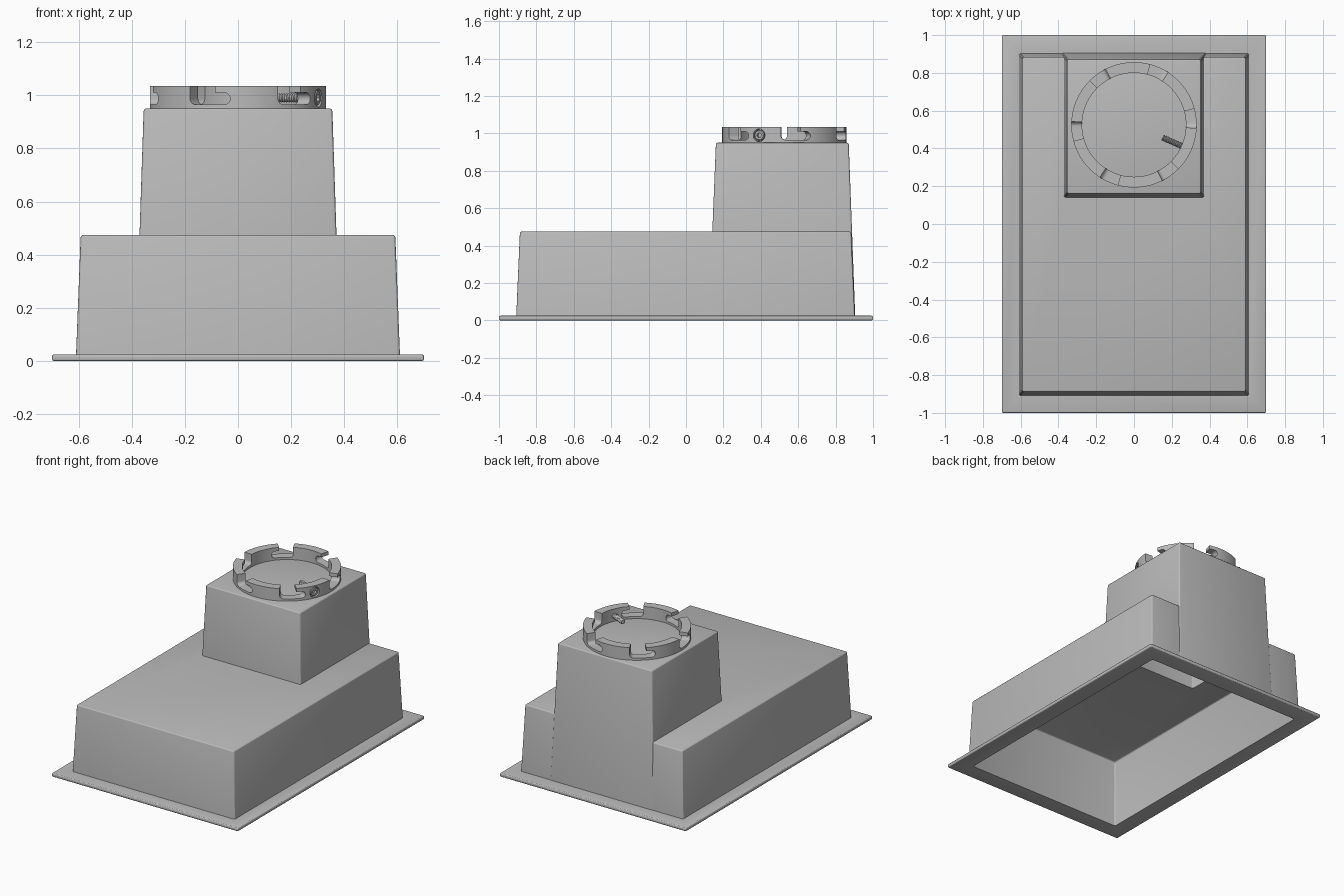
import bpy, bmesh, math
from mathutils import Matrix, Vector

if "Cube" in bpy.data.objects:
    bpy.data.objects.remove(bpy.data.objects["Cube"], do_unlink=True)

grey = bpy.data.materials.new("plain grey")
grey.use_nodes = True
grey.diffuse_color = (0.5, 0.5, 0.5, 1)
grey.node_tree.nodes["Principled BSDF"].inputs["Base Color"].default_value = (0.5, 0.5, 0.5, 1)


def make(name, bm):
    bmesh.ops.recalc_face_normals(bm, faces=bm.faces)
    mesh = bpy.data.meshes.new(name)
    bm.to_mesh(mesh)
    bm.free()
    mesh.materials.append(grey)
    obj = bpy.data.objects.new(name, mesh)
    bpy.context.collection.objects.link(obj)
    return obj


def activate(obj):
    bpy.ops.object.select_all(action='DESELECT')
    obj.select_set(True)
    bpy.context.view_layer.objects.active = obj


def combine(obj, other, operation):
    activate(obj)
    mod = obj.modifiers.new("combine", 'BOOLEAN')
    mod.operation, mod.object, mod.solver = operation, other, 'EXACT'
    bpy.ops.object.modifier_apply(modifier=mod.name)
    bpy.data.objects.remove(other, do_unlink=True)


def smooth(obj, degrees):
    activate(obj)
    bpy.ops.object.shade_smooth_by_angle(angle=math.radians(degrees))


def tapered_box(name, low, high, round_base=False, radius=0.01):
    """Each end is (half width, front y, back y, z)."""
    bm = bmesh.new()
    rings = [[bm.verts.new(p) for p in
              ((-w, f, z), (w, f, z), (w, b, z), (-w, b, z))]
             for w, f, b, z in (low, high)]
    for ring in rings:
        bm.faces.new(ring)
    for i in range(4):
        j = (i + 1) % 4
        bm.faces.new((rings[0][i], rings[0][j], rings[1][j], rings[1][i]))
    edges = [e for e in bm.edges
             if round_base or not all(v in rings[0] for v in e.verts)]
    bmesh.ops.bevel(bm, geom=edges, offset=radius, segments=3, profile=0.5, affect='EDGES')
    return make(name, bm)


def lathe(name, profile, steps):
    """Spin a closed (radius, z) profile around z."""
    bm = bmesh.new()
    loops = []
    for k in range(steps):
        a = math.tau * k / steps
        loops.append([bm.verts.new((r * math.cos(a), r * math.sin(a), z)) for r, z in profile])
    n = len(profile)
    for k in range(steps):
        here, there = loops[k], loops[(k + 1) % steps]
        for i in range(n):
            j = (i + 1) % n
            bm.faces.new((here[i], there[i], there[j], here[j]))
    bmesh.ops.remove_doubles(bm, verts=bm.verts, dist=1e-5)
    return make(name, bm)


def prism(name, sides, radius, start, end):
    bm = bmesh.new()
    bmesh.ops.create_cone(bm, cap_ends=True, segments=sides, radius1=radius, radius2=radius,
                          depth=end - start,
                          matrix=Matrix.Translation((0, 0, (start + end) / 2)))
    return make(name, bm)


# Hollow stepped housing with a flat rim
housing = tapered_box("housing", (0.7, -1, 1, 0), (0.7, -1, 1, 0.025), True, 0.008)
combine(housing, tapered_box("lower_box", (0.61, -0.908, 0.903, 0.012),
                             (0.592, -0.888, 0.883, 0.475)), 'UNION')
combine(housing, tapered_box("upper_box", (0.386, 0.122, 0.905, 0.014),
                             (0.355, 0.16, 0.87, 0.95)), 'UNION')
combine(housing, tapered_box("lower_cavity", (0.586, -0.884, 0.88, -0.01),
                             (0.568, -0.864, 0.86, 0.45)), 'DIFFERENCE')
combine(housing, tapered_box("upper_cavity", (0.355, 0.155, 0.8715, 0.2),
                             (0.331, 0.184, 0.845, 0.925)), 'DIFFERENCE')
smooth(housing, 25)

# Locking collar
centre = Vector((0, 0.525, 0))
inner, outer, base, top = 0.275, 0.332, 0.945, 1.034
collar = lathe("locking_collar", [(inner, base), (outer, base), (outer, top), (inner, top)], 96)

# Six hooked slots around the collar
slot_low, slot_high = 0.965, 1.01
r = (slot_high - slot_low) / 2
mid = slot_low + r
turn = math.degrees(r / 0.3)


def arc(angle, first, last):
    return [(angle + turn * math.cos(math.radians(t)), mid + r * math.sin(math.radians(t)))
            for t in range(first, last + 1, 15)]


outline = ([(-3, 1.1)] + arc(turn - 3, 180, 270) + arc(25 - turn, -90, 90)
           + [(15, slot_high), (15, 1.1)])
for k in range(6):
    bm = bmesh.new()
    walls = []
    for radius in (0.24, 0.37):
        walls.append([bm.verts.new((radius * math.cos(math.radians(a + 60 * k)),
                                    radius * math.sin(math.radians(a + 60 * k)), z))
                      for a, z in outline])
        bm.faces.new(walls[-1])
    for i in range(len(outline)):
        j = (i + 1) % len(outline)
        bm.faces.new((walls[0][i], walls[0][j], walls[1][j], walls[1][i]))
    bmesh.ops.triangulate(bm, faces=[f for f in bm.faces if len(f.verts) > 4])
    combine(collar, make("slot_cutter", bm), 'DIFFERENCE')

# Clamp bolt pointing at the collar centre, with a recessed socket head
place = (Matrix.Translation((0, 0, 0.99)) @ Matrix.Rotation(math.radians(-24), 4, 'Z')
         @ Matrix.Rotation(math.pi / 2, 4, 'Y'))
hole = prism("bolt_hole", 32, 0.034, 0.295, 0.4)
hole.data.transform(place)
combine(collar, hole, 'DIFFERENCE')

thread = [(0, 0.165)]
for i in range(12):
    z = 0.165 + i * 0.01
    thread += [(0.014, z), (0.017, z + 0.005)]
bolt = lathe("clamp_bolt", thread + [(0.017, 0.29), (0.028, 0.29), (0.028, 0.326),
                                     (0.024, 0.33), (0, 0.33)], 24)
combine(bolt, prism("socket_cutter", 6, 0.014, 0.312, 0.35), 'DIFFERENCE')
bolt.data.transform(place)

for part in (collar, bolt):
    part.data.transform(Matrix.Translation(centre))
    smooth(part, 30)
